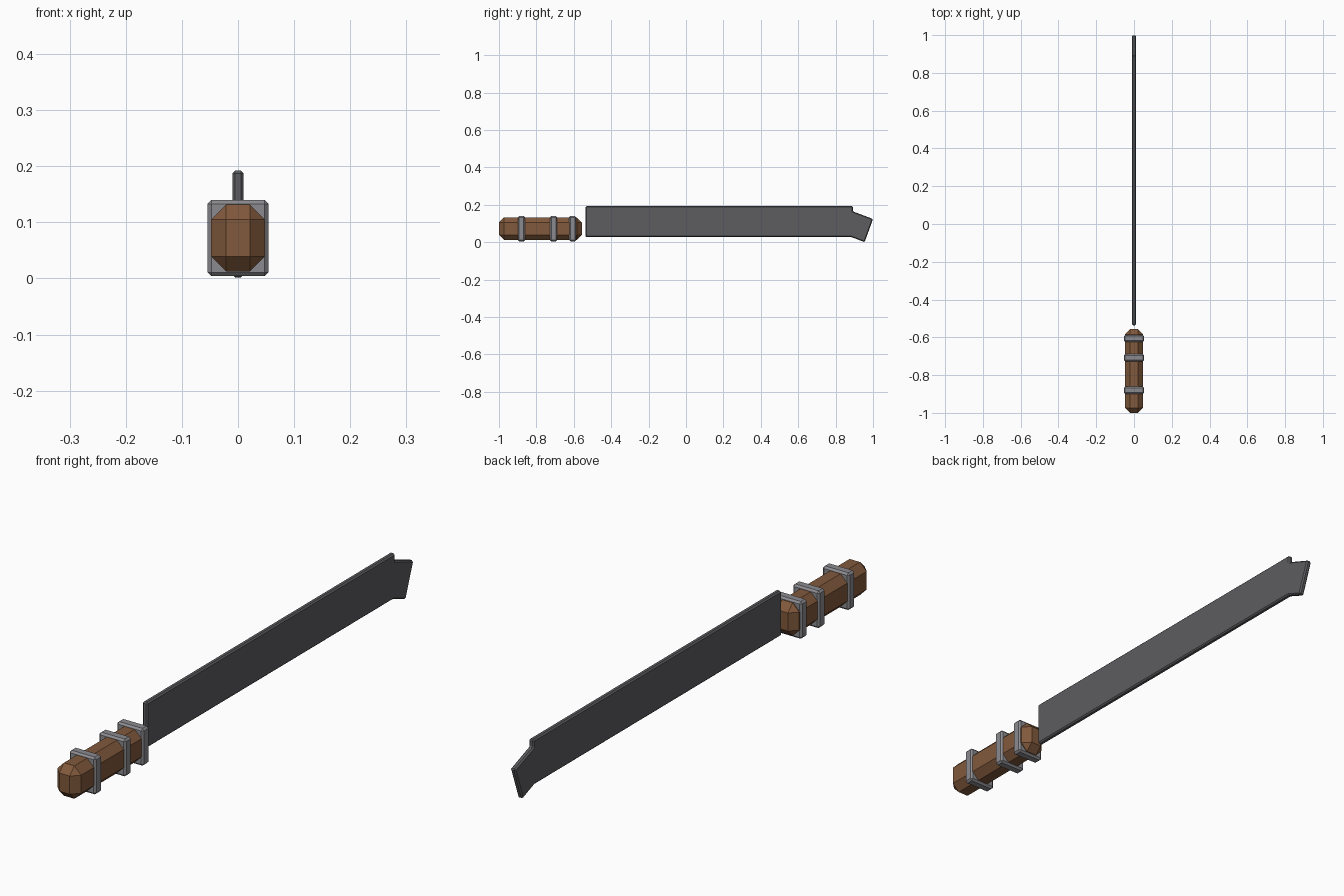
import bpy, bmesh

if "Cube" in bpy.data.objects:
    bpy.data.objects.remove(bpy.data.objects["Cube"])


def material(name, color):
    m = bpy.data.materials.new(name)
    m.diffuse_color = (*color, 1)
    m.use_nodes = True
    m.node_tree.nodes["Principled BSDF"].inputs["Base Color"].default_value = m.diffuse_color
    return m


wood = material("wood", (0.22, 0.10, 0.045))
dark_steel = material("dark_steel", (0.11, 0.11, 0.12))
steel = material("steel", (0.26, 0.26, 0.28))


def plate(name, profile, half_width, bevel, mat):
    """Extrude a (y, z) profile across x and chamfer every edge."""
    bm = bmesh.new()
    face = bm.faces.new([bm.verts.new((-half_width, y, z)) for y, z in profile])
    ext = bmesh.ops.extrude_face_region(bm, geom=[face])
    verts = [g for g in ext["geom"] if isinstance(g, bmesh.types.BMVert)]
    bmesh.ops.translate(bm, verts=verts, vec=(2 * half_width, 0, 0))
    bmesh.ops.recalc_face_normals(bm, faces=bm.faces)
    mesh = bpy.data.meshes.new(name)
    bm.to_mesh(mesh)
    bm.free()
    mesh.materials.append(mat)
    ob = bpy.data.objects.new(name, mesh)
    bpy.context.collection.objects.link(ob)
    mod = ob.modifiers.new("chamfer", "BEVEL")
    mod.width = bevel
    mod.segments = 1
    mod.limit_method = 'ANGLE'
    mod.angle_limit = 0.2
    return ob


def block(name, y0, y1, z0, z1, half_width, bevel, mat):
    return plate(name, [(y0, z0), (y1, z0), (y1, z1), (y0, z1)],
                 half_width, bevel, mat)


# Chamfered wooden grip
block("handle", -1.0, -0.557, 0.015, 0.135, 0.048, 0.027, wood)

# Metal bands around the grip
for i, y in enumerate((-0.88, -0.708, -0.606)):
    block(f"handle_band_{i + 1}", y - 0.019, y + 0.019,
          0.007, 0.143, 0.054, 0.007, steel)

# Long flat blade with an angled, stepped tip
plate("blade", [(-0.537, 0.03), (0.885, 0.03), (0.955, 0.003), (1.0, 0.127),
                (0.893, 0.167), (0.893, 0.195), (-0.537, 0.195)],
      0.01, 0.005, dark_steel)

# Rest the lowest point on the ground
bpy.context.view_layer.update()
low = min((o.matrix_world @ v.co).z for o in bpy.data.objects for v in o.data.vertices)
for o in bpy.data.objects:
    o.location.z -= low
